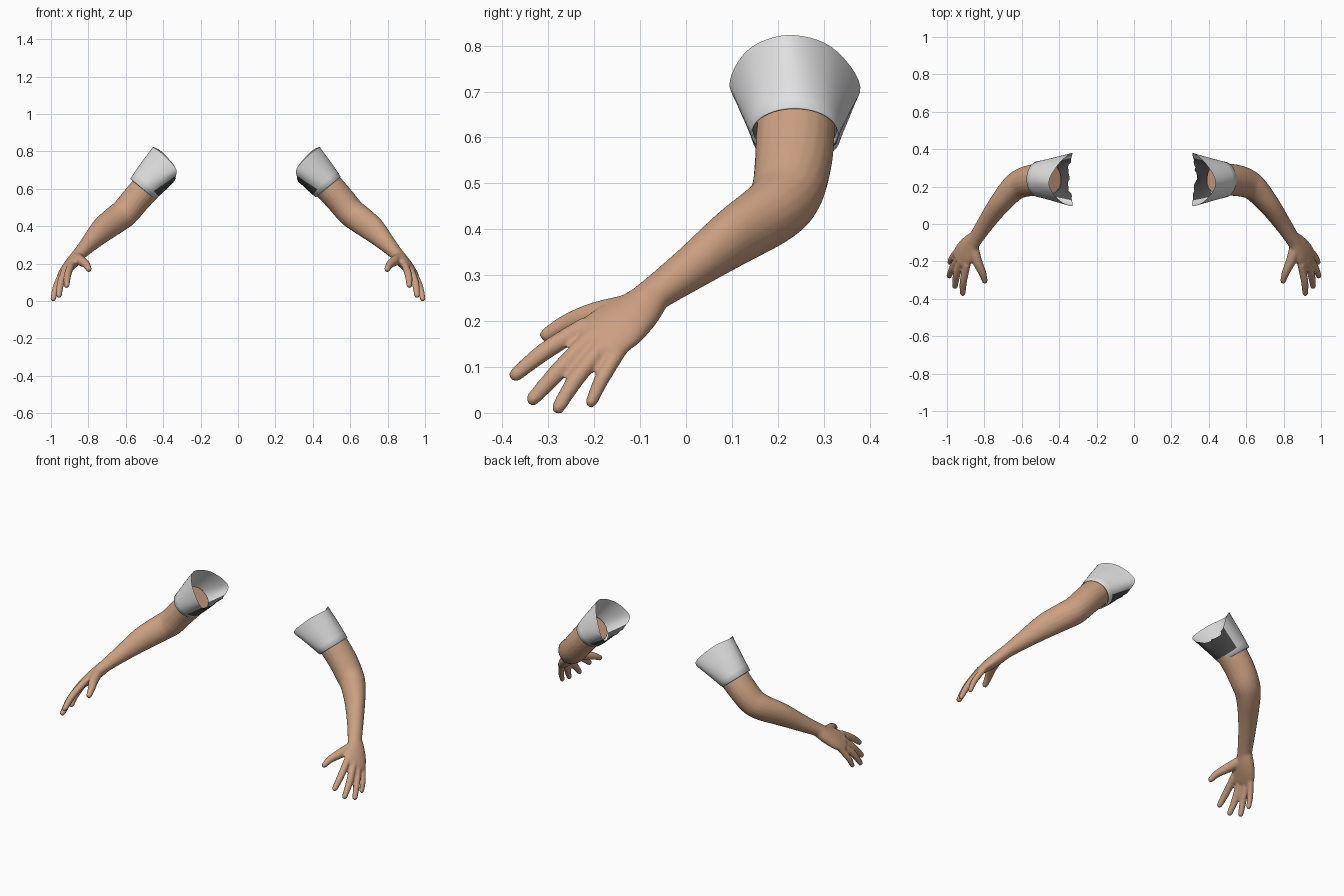
import bpy, bmesh, math, random
from mathutils import Vector

if "Cube" in bpy.data.objects:
    bpy.data.objects.remove(bpy.data.objects["Cube"])

random.seed(4)


def material(name, rgb):
    m = bpy.data.materials.new(name)
    m.diffuse_color = (*rgb, 1)
    m.use_nodes = True
    m.node_tree.nodes["Principled BSDF"].inputs["Base Color"].default_value = m.diffuse_color
    return m


skin = material("skin", (0.60, 0.35, 0.22))
cloth = material("white cloth", (0.75, 0.75, 0.75))
dark = material("dark grey cloth", (0.08, 0.08, 0.08))


def spline(pts, steps, closed=False):
    """Catmull-Rom resampling of points of any dimension."""
    n, out = len(pts), []
    pick = (lambda i: pts[i % n]) if closed else (lambda i: pts[max(0, min(n - 1, i))])
    for i in range(n if closed else n - 1):
        p = [pick(i + k) for k in (-1, 0, 1, 2)]
        for s in range(steps):
            t = s / steps
            out.append([0.5 * (2 * b + (c - a) * t + (2 * a - 5 * b + 4 * c - d) * t * t
                               + (3 * b - a - 3 * c + d) * t ** 3) for a, b, c, d in zip(*p)])
    if not closed:
        out.append(list(pts[-1]))
    return out


def bridge(bm, r0, r1):
    n = len(r0)
    return [bm.faces.new((r0[i], r0[(i + 1) % n], r1[(i + 1) % n], r1[i])) for i in range(n)]


def tube(bm, pts, ref, round_end=True, sides=20):
    """Loft through (x, y, z, radius along ref, radius across)."""
    path = spline(pts, 6)
    rings = [(Vector(p[:3]), p[3], p[4]) for p in path]
    tans = [(rings[min(i + 1, len(rings) - 1)][0] - rings[max(i - 1, 0)][0]).normalized()
            for i in range(len(rings))]
    if round_end:
        c, a, b = rings[-1]
        for k in (25, 50, 70, 84):
            q = math.radians(k)
            rings.append((c + tans[-1] * min(a, b) * math.sin(q), a * math.cos(q), b * math.cos(q)))
            tans.append(tans[-1])
    prev = first = None
    for (c, a, b), t in zip(rings, tans):
        u = (ref - t * ref.dot(t)).normalized()
        v = t.cross(u)
        ring = [bm.verts.new(c + u * a * math.cos(w) + v * b * math.sin(w))
                for w in (math.tau * i / sides for i in range(sides))]
        if prev:
            bridge(bm, prev, ring)
        first = first or ring
        prev = ring
    bm.faces.new(first)
    bm.faces.new(prev)


def finish(bm, name, *mats):
    bmesh.ops.recalc_face_normals(bm, faces=bm.faces)
    for f in bm.faces:
        f.smooth = True
    me = bpy.data.meshes.new(name)
    bm.to_mesh(me)
    bm.free()
    for m in mats:
        me.materials.append(m)
    ob = bpy.data.objects.new(name, me)
    bpy.context.collection.objects.link(ob)
    return ob


# Arms: limb, palm and digits fused into one skin
bm = bmesh.new()
tube(bm, [(0.445, 0.240, 0.655, 0.080, 0.084), (0.490, 0.238, 0.605, 0.080, 0.086),
          (0.548, 0.233, 0.540, 0.078, 0.084), (0.602, 0.218, 0.476, 0.077, 0.078),
          (0.650, 0.186, 0.438, 0.075, 0.069), (0.720, 0.105, 0.384, 0.068, 0.056),
          (0.790, 0.008, 0.313, 0.049, 0.046), (0.838, -0.064, 0.262, 0.037, 0.041),
          (0.862, -0.098, 0.236, 0.034, 0.042)], Vector((0.45, 0, 0.9)))

across = Vector((0.045, 0.085, -0.04))
tube(bm, [(0.846, -0.072, 0.253, 0.039, 0.034), (0.874, -0.108, 0.220, 0.055, 0.035),
          (0.902, -0.150, 0.188, 0.068, 0.031), (0.927, -0.191, 0.159, 0.068, 0.023)], across)

digits = [
    ((0.893, -0.215, 0.192), (0.912, -0.305, 0.136), (0.916, -0.370, 0.084), 0.020),
    ((0.920, -0.195, 0.175), (0.948, -0.272, 0.097), (0.957, -0.333, 0.031), 0.020),
    ((0.935, -0.170, 0.158), (0.970, -0.235, 0.080), (0.988, -0.278, 0.012), 0.019),
    ((0.938, -0.134, 0.154), (0.973, -0.181, 0.078), (0.984, -0.206, 0.024), 0.017),
]
for base, mid, tip, r in digits:
    tube(bm, [(*base, r, r), (*mid, r, r), (*tip, r * 0.78, r * 0.78)], across, sides=14)
# Thumb
tube(bm, [(0.862, -0.120, 0.230, 0.030, 0.030), (0.838, -0.200, 0.214, 0.027, 0.027),
          (0.811, -0.260, 0.194, 0.021, 0.021), (0.798, -0.303, 0.170, 0.016, 0.016)],
     Vector((1, 0, 0)), sides=14)
arms = finish(bm, "arms", skin)
fuse = arms.modifiers.new("fuse", 'REMESH')
fuse.mode = 'VOXEL'
fuse.voxel_size = 0.006
fuse.use_smooth_shade = True
relax = arms.modifiers.new("relax", 'SMOOTH')
relax.factor = 0.5
relax.iterations = 5
arms.modifiers.new("mirror", 'MIRROR')

# Sleeves: loft from the round hem to the flared shoulder opening, dark under the arm
N = 6
opening = spline([(0.437, 0.220, 0.823), (0.388, 0.133, 0.789), (0.315, 0.095, 0.710),
                  (0.318, 0.150, 0.655), (0.328, 0.240, 0.635), (0.322, 0.330, 0.645),
                  (0.315, 0.380, 0.710), (0.388, 0.317, 0.797)], N, closed=True)
count = len(opening)
hem_u = Vector((0.77, 0, 0.64))
# (share of the way to the opening, hem scale): first ring is the turned-in lip
profile = ((0.06, 0.93), (0, 0.97), (0.01, 1), (0.18, 1.02), (0.4, 1.04),
           (0.6, 1.06), (0.8, 1.05), (1, 1))


def sleeve(name, side, shift, hem_c):
    bm = bmesh.new()
    prev = None
    for t, scale in profile:
        ring = []
        for i, o in enumerate(opening):
            w = math.tau * i / count
            hem = hem_c + (hem_u * 0.086 * math.cos(w) - Vector((0, 0.096, 0)) * math.sin(w)) * scale
            p = hem.lerp(Vector(o) + Vector((shift, 0, 0)), t)
            p.y = hem.y + (o[1] - hem.y) * t ** 1.3
            under = abs(w - math.pi) < 0.9
            if t == 1 and under:  # ragged armpit edge
                p.x += random.uniform(-0.006, 0.012)
            ring.append(bm.verts.new((p.x * side, p.y, p.z)))
        if prev:
            for i, f in enumerate(bridge(bm, prev, ring)):
                w = math.tau * (i + 0.5) / count
                f.material_index = int(t > 0.2 and abs(w - math.pi) < 1.0)
        prev = ring
    finish(bm, name, cloth, dark)


sleeve("right_sleeve", 1, 0, Vector((0.483, 0.237, 0.609)))
sleeve("left_sleeve", -1, 0.018, Vector((0.510, 0.240, 0.598)))
